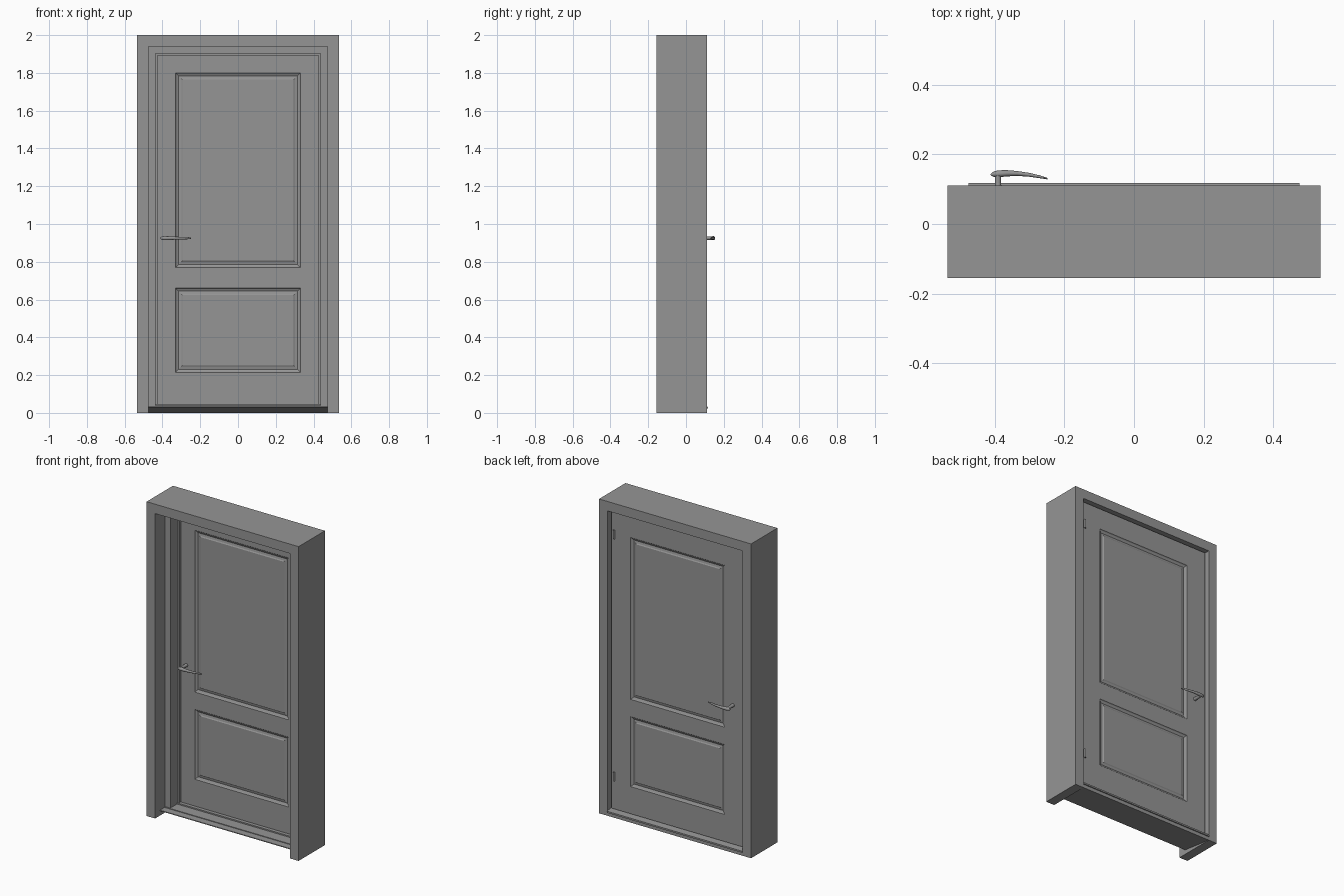
import bpy, bmesh, math

if "Cube" in bpy.data.objects:
    bpy.data.objects.remove(bpy.data.objects["Cube"])

grey = bpy.data.materials.new("plain_grey")
grey.diffuse_color = (0.30, 0.30, 0.30, 1)
grey.use_nodes = True
grey.node_tree.nodes["Principled BSDF"].inputs["Base Color"].default_value = grey.diffuse_color


def finish(bm, name, smooth=False):
    bmesh.ops.recalc_face_normals(bm, faces=bm.faces)
    me = bpy.data.meshes.new(name)
    bm.to_mesh(me)
    bm.free()
    me.materials.append(grey)
    ob = bpy.data.objects.new(name, me)
    bpy.context.collection.objects.link(ob)
    if smooth:
        bpy.ops.object.select_all(action='DESELECT')
        ob.select_set(True)
        bpy.context.view_layer.objects.active = ob
        bpy.ops.object.shade_smooth_by_angle(angle=math.radians(45))
    return ob


def loft(bm, rings):
    """Skin closed rings of points and cap both ends."""
    vs = [[bm.verts.new(p) for p in r] for r in rings]
    n = len(vs[0])
    for a, b in zip(vs, vs[1:]):
        for i in range(n):
            j = (i + 1) % n
            bm.faces.new((a[i], a[j], b[j], b[i]))
    bm.faces.new(vs[0])
    bm.faces.new(vs[-1])


def mitred_frame(name, profile, bottom):
    """Sweep an (inset, y) profile up, across and down the doorway."""
    bm = bmesh.new()
    W, H = 0.535, 2.0
    loft(bm, [[(-W + i, y, bottom) for i, y in profile],
              [(-W + i, y, H - i) for i, y in profile],
              [(W - i, y, H - i) for i, y in profile],
              [(W - i, y, bottom) for i, y in profile]])
    return finish(bm, name)


# Outer frame, and the stepped stop the leaf closes against
mitred_frame("outer_frame", [(0, -.155), (.06, -.155), (.06, .11), (0, .11)], 0)
mitred_frame("door_stop", [(.06, -.055), (.097, -.055), (.097, .02),
                           (.108, .02), (.108, .035), (.06, .035)], .025)

# Threshold with sloping underside and a lip at the back
bm = bmesh.new()
sill = [(-.105, .029), (.11, 0), (.11, .022), (.117, .022), (.117, .032),
        (.085, .036), (.03, .046), (.012, .046), (.012, .038), (-.06, .038), (-.06, .034), (-.105, .034)]
loft(bm, [[(x, y, z) for y, z in sill] for x in (-.475, .475)])
finish(bm, "threshold")

# Door leaf: gridded front and back, two moulded panels on each
DF, DB = 0.037, 0.085
xs = [-.466, -.33, .33, .466]
zs = [.042, .215, .66, .77, 1.80, 1.934]
bm = bmesh.new()
panels = []
grids = []
for y in (DF, DB):
    g = [[bm.verts.new((x, y, z)) for x in xs] for z in zs]
    grids.append(g)
    for r in range(len(zs) - 1):
        for c in range(len(xs) - 1):
            f = bm.faces.new((g[r][c], g[r][c + 1], g[r + 1][c + 1], g[r + 1][c]))
            if c == 1 and r in (1, 3):
                panels.append(f)


def border(g):
    return (g[0] + [row[-1] for row in g[1:]] + g[-1][-2::-1]
            + [row[0] for row in g[-2:0:-1]])


a, b = border(grids[0]), border(grids[1])
for i in range(len(a)):
    j = (i + 1) % len(a)
    bm.faces.new((a[i], a[j], b[j], b[i]))
bmesh.ops.recalc_face_normals(bm, faces=bm.faces)
for f in panels:
    for t, d in ((.004, -.005), (.012, -.006), (.014, .003), (.006, .004)):
        bmesh.ops.inset_region(bm, faces=[f], thickness=t, depth=d,
                               use_even_offset=True)
finish(bm, "door_leaf")

# Lever handles and spindles: (x, distance from leaf, radius y, radius z)
lever = [(-.411, .057, .002, .004), (-.402, .058, .008, .009),
         (-.388, .059, .010, .011), (-.365, .0605, .009, .010),
         (-.335, .060, .007, .008), (-.30, .056, .0055, .007),
         (-.268, .050, .004, .006), (-.248, .045, .002, .003)]
N = 16
ang = [2 * math.pi * k / N for k in range(N)]
HZ = 0.925
for side, face, s in (("front", DF, -1), ("back", DB, 1)):
    bm = bmesh.new()
    loft(bm, [[(x, face + s * (o + ry * math.cos(t)), HZ + rz * math.sin(t))
               for t in ang] for x, o, ry, rz in lever])
    finish(bm, side + "_lever", True)
    bm = bmesh.new()
    loft(bm, [[(-.39 + r * math.cos(t), face + s * o, HZ + r * math.sin(t))
               for t in ang] for o, r in ((-.002, .011), (.03, .009), (.056, .009))])
    finish(bm, side + "_spindle", True)

# Hinge knuckles on the back
for name, z in (("lower_hinge", .25), ("upper_hinge", 1.79)):
    bm = bmesh.new()
    loft(bm, [[(.445 + .006 * math.cos(t), DB + .003 + .006 * math.sin(t), z + h)
               for t in ang] for h in (-.028, .028)])
    finish(bm, name, True)
